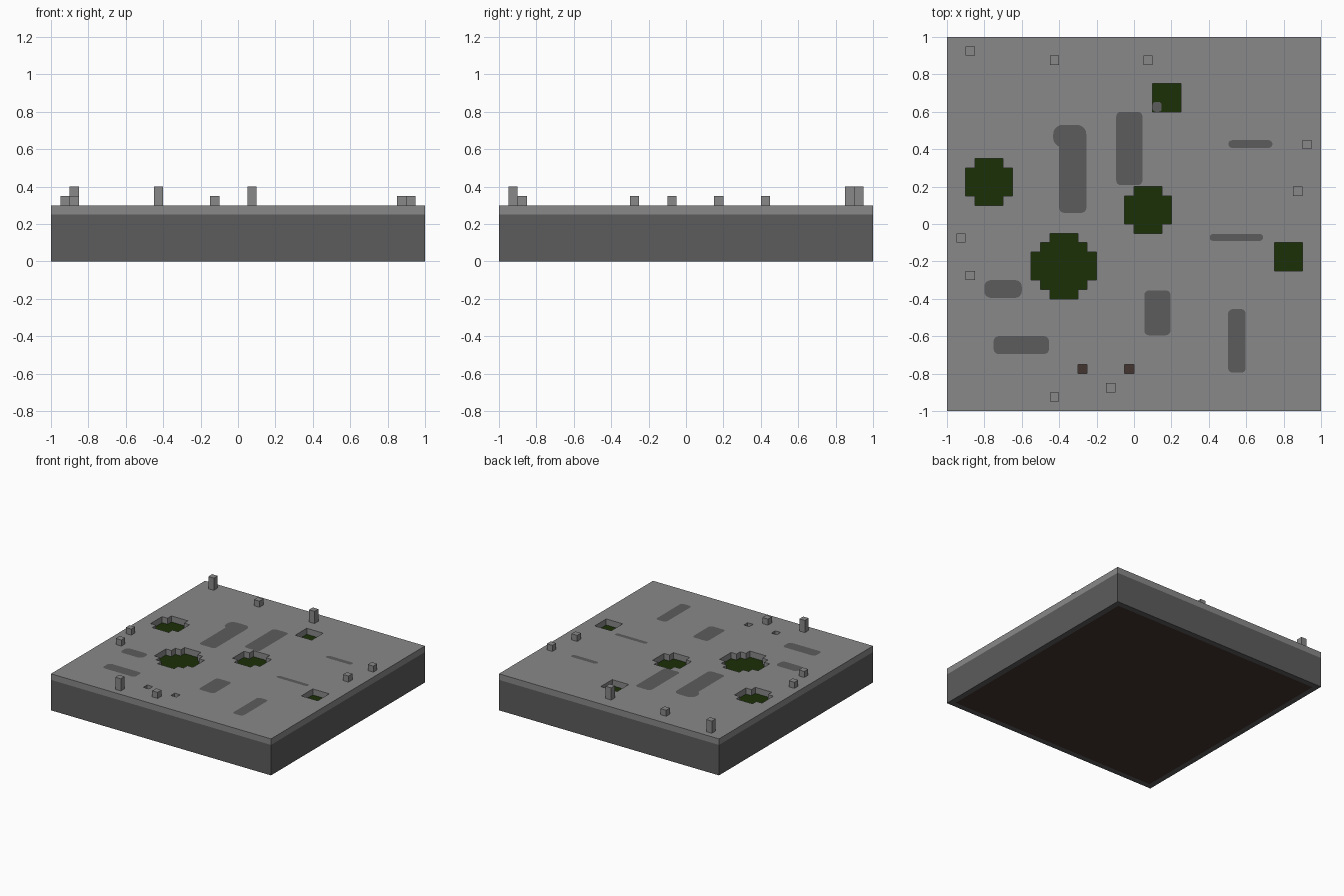
import bpy, bmesh, math
from mathutils import Matrix

if "Cube" in bpy.data.objects:
    bpy.data.objects.remove(bpy.data.objects["Cube"])


def material(name, rgb):
    m = bpy.data.materials.new(name)
    m.diffuse_color = (*rgb, 1)
    m.use_nodes = True
    m.node_tree.nodes["Principled BSDF"].inputs["Base Color"].default_value = m.diffuse_color
    return m


LIGHT = material("light_stone", (0.25, 0.25, 0.25))
DARK = material("dark_stone", (0.107, 0.107, 0.107))
GREEN = material("moss_green", (0.0105, 0.029, 0.0022))
EARTH = material("earth_brown", (0.054, 0.035, 0.028))


def finish(bm, name, *mats):
    me = bpy.data.meshes.new(name)
    bm.to_mesh(me)
    bm.free()
    for m in mats:
        me.materials.append(m)
    ob = bpy.data.objects.new(name, me)
    bpy.context.collection.objects.link(ob)
    return ob


def box_bm(x0, x1, y0, y1, z0, z1):
    bm = bmesh.new()
    mat = Matrix.Translation(((x0 + x1) / 2, (y0 + y1) / 2, (z0 + z1) / 2))
    mat = mat @ Matrix.Diagonal((x1 - x0, y1 - y0, z1 - z0, 1))
    bmesh.ops.create_cube(bm, size=1, matrix=mat)
    return bm


# Pits: centre x, centre y, full width, stepped-circle radius squared (in cells)
PITS = [(-0.775, 0.225, 5, 6), (0.075, 0.075, 5, 6), (-0.375, -0.225, 7, 10.5),
        (0.175, 0.675, 3, 3), (0.825, -0.175, 3, 3)]
SMALL_PITS = [(-0.275, -0.775, 1, 1), (-0.025, -0.775, 1, 1)]
CELL = 0.05


def in_pit(p, pits):
    for x, y, n, r2 in pits:
        i, j = round((p.x - x) / CELL), round((p.y - y) / CELL)
        if i * i + j * j <= r2 and max(abs(i), abs(j)) <= n // 2:
            return True
    return False


def cell_sheet(keep, z):
    bm = bmesh.new()
    bmesh.ops.create_grid(bm, x_segments=40, y_segments=40, size=1,
                          matrix=Matrix.Translation((0, 0, z)))
    gone = [f for f in bm.faces if not keep(f.calc_center_median())]
    bmesh.ops.delete(bm, geom=gone, context="FACES")
    return bm


# Base block: open-topped sides, flat underside with an inset earth panel
bm = box_bm(-1, 1, -1, 1, 0, 0.25)
bm.normal_update()
top = [f for f in bm.faces if f.normal.z > 0.5]
under = [f for f in bm.faces if f.normal.z < -0.5]
bmesh.ops.inset_region(bm, faces=under, thickness=0.065)
under[0].material_index = 1
bmesh.ops.delete(bm, geom=top, context="FACES_ONLY")
finish(bm, "base_block", DARK, EARTH)

# Paving layer pierced by the stepped pits: top face plus rim and pit walls
bm = cell_sheet(lambda p: not in_pit(p, PITS + SMALL_PITS), 0.3)
rim = [e for e in bm.edges if e.is_boundary]
res = bmesh.ops.extrude_edge_only(bm, edges=rim)
low = [g for g in res["geom"] if isinstance(g, bmesh.types.BMVert)]
bmesh.ops.translate(bm, verts=low, vec=(0, 0, -0.05))
bmesh.ops.recalc_face_normals(bm, faces=bm.faces[:])
if max(bm.faces, key=lambda f: f.calc_center_median().z).normal.z < 0:
    bmesh.ops.reverse_faces(bm, faces=bm.faces[:])
finish(bm, "paving_layer", LIGHT)

# Pit floors
finish(cell_sheet(lambda p: in_pit(p, PITS), 0.25), "moss_floors", GREEN)
finish(cell_sheet(lambda p: in_pit(p, SMALL_PITS), 0.25), "earth_floors", EARTH)


def rounded_plate(name, x0, x1, y0, y1, r, z=0.301):
    bm = bmesh.new()
    verts = []
    for k, (cx, cy) in enumerate([(x1 - r, y1 - r), (x0 + r, y1 - r),
                                  (x0 + r, y0 + r), (x1 - r, y0 + r)]):
        for s in range(6):
            a = math.pi / 2 * (k + s / 5)
            verts.append(bm.verts.new((cx + r * math.cos(a), cy + r * math.sin(a), z)))
    bm.faces.new(verts)
    finish(bm, name, DARK)


# Dark worn patches, flush with the paving
for i, p in enumerate([
        (-0.40, -0.255, 0.06, 0.50, 0.025), (-0.095, 0.045, 0.208, 0.60, 0.025),
        (0.505, 0.74, 0.407, 0.448, 0.02), (0.405, 0.69, -0.09, -0.054, 0.017),
        (-0.80, -0.60, -0.395, -0.30, 0.035), (-0.75, -0.455, -0.695, -0.60, 0.025),
        (0.055, 0.195, -0.595, -0.355, 0.025), (0.503, 0.597, -0.795, -0.455, 0.025)]):
    rounded_plate(f"worn_patch_{i + 1}", *p)
rounded_plate("worn_patch_end", -0.432, -0.255, 0.41, 0.53, 0.05, z=0.3015)
rounded_plate("pit_patch", 0.10, 0.148, 0.60, 0.652, 0.015, z=0.252)

# Small posts around the border
for i, (x, y, h) in enumerate([
        (-0.875, 0.925, 0.1), (-0.425, 0.875, 0.05), (0.075, 0.875, 0.1),
        (0.925, 0.425, 0.05), (0.875, 0.175, 0.05), (-0.925, -0.075, 0.05),
        (-0.875, -0.275, 0.05), (-0.125, -0.875, 0.05), (-0.425, -0.925, 0.1)]):
    finish(box_bm(x - 0.025, x + 0.025, y - 0.025, y + 0.025, 0.3, 0.3 + h),
           f"post_{i + 1}", LIGHT)
